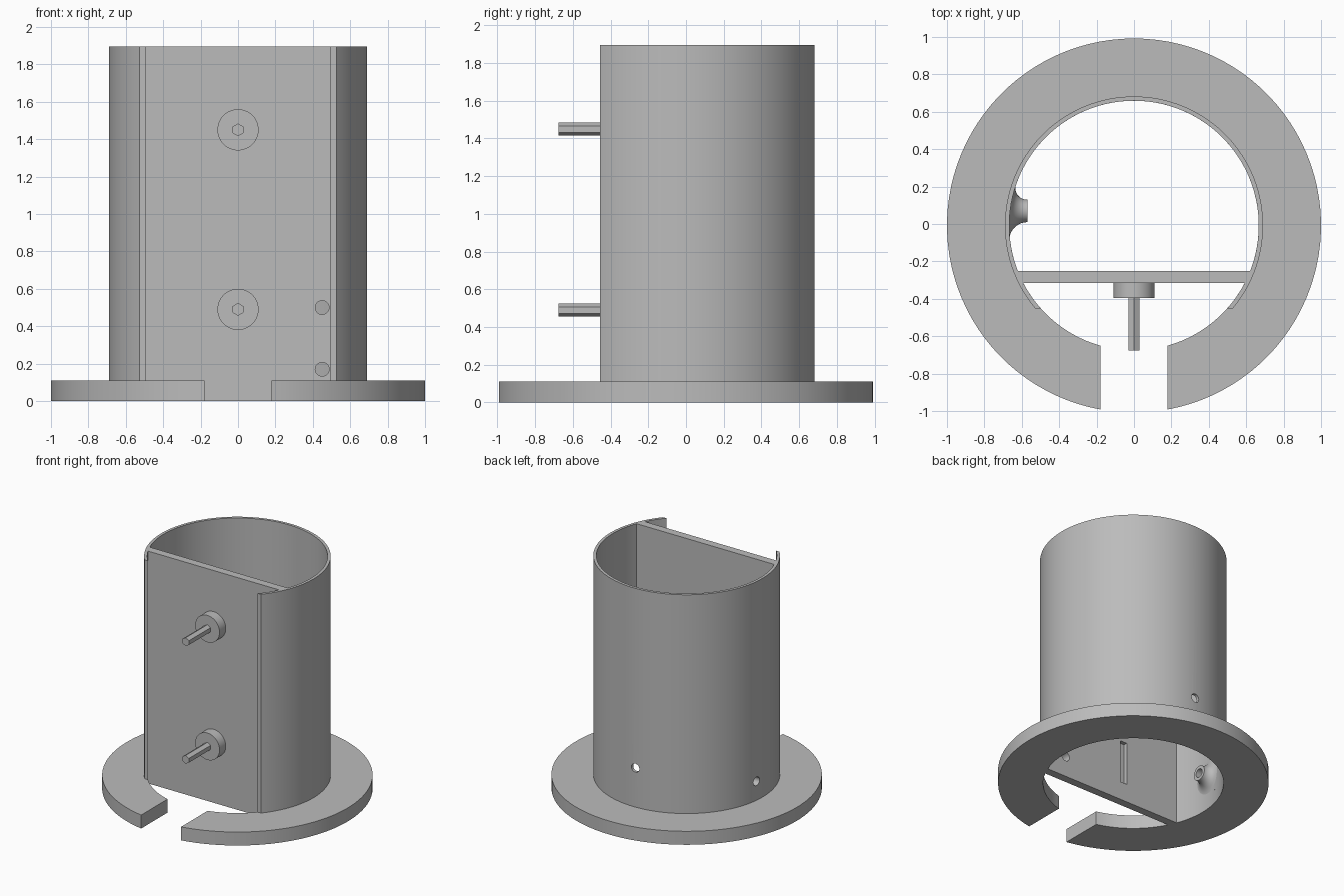
import bpy, bmesh
from math import sin, cos, acos, asin, pi, sqrt
from mathutils import Matrix, Vector

if "Cube" in bpy.data.objects:
    bpy.data.objects.remove(bpy.data.objects["Cube"])

CY = -0.008          # centre of the round parts along y
R_BASE, R_TUBE, R_IN = 1.0, 0.69, 0.667
BASE_H, TOP = 0.11, 1.895

grey = bpy.data.materials.new("plain_grey")
grey.use_nodes = True
colour = (0.5, 0.5, 0.5, 1)
grey.diffuse_color = colour
grey.node_tree.nodes["Principled BSDF"].inputs["Base Color"].default_value = colour


def finish(name, bm):
    bmesh.ops.recalc_face_normals(bm, faces=bm.faces)
    mesh = bpy.data.meshes.new(name)
    bm.to_mesh(mesh)
    bm.free()
    mesh.materials.append(grey)
    ob = bpy.data.objects.new(name, mesh)
    bpy.context.collection.objects.link(ob)
    return ob


def smooth(ob):
    bpy.ops.object.select_all(action='DESELECT')
    ob.select_set(True)
    bpy.context.view_layer.objects.active = ob
    bpy.ops.object.shade_smooth_by_angle(angle=pi / 6)


def prism(name, outline, z0, z1):
    bm = bmesh.new()
    face = bm.faces.new([bm.verts.new((x, y, z0)) for x, y in outline])
    top = bmesh.ops.extrude_face_region(bm, geom=[face])
    verts = [g for g in top["geom"] if isinstance(g, bmesh.types.BMVert)]
    bmesh.ops.translate(bm, verts=verts, vec=(0, 0, z1 - z0))
    return finish(name, bm)


def open_ring(name, r_out, r_in, gap_out, gap_in, z0, z1, n=96):
    # C-shaped ring, open towards -y by the given half angles
    bm = bmesh.new()
    loops = []
    for i in range(n + 1):
        loop = []
        for r, gap, z in ((r_out, gap_out, z0), (r_out, gap_out, z1),
                          (r_in, gap_in, z1), (r_in, gap_in, z0)):
            a = -pi / 2 + gap + (2 * pi - 2 * gap) * i / n
            loop.append(bm.verts.new((r * cos(a), CY + r * sin(a), z)))
        loops.append(loop)
    for a, b in zip(loops, loops[1:]):
        for k in range(4):
            j = (k + 1) % 4
            bm.faces.new((a[k], a[j], b[j], b[k]))
    bm.faces.new(loops[0])
    bm.faces.new(loops[-1])
    return finish(name, bm)


def rod(name, radius, start, end, sides=32):
    start, end = Vector(start), Vector(end)
    axis = end - start
    bm = bmesh.new()
    turn = axis.to_track_quat('Z', 'Y').to_matrix().to_4x4()
    bmesh.ops.create_cone(bm, cap_ends=True, segments=sides, radius1=radius,
                          radius2=radius, depth=axis.length,
                          matrix=Matrix.Translation((start + end) / 2) @ turn)
    return finish(name, bm)


def cut(ob, cutter):
    cutter.hide_render = True
    mod = ob.modifiers.new("cut", 'BOOLEAN')
    mod.operation = 'DIFFERENCE'
    mod.solver = 'EXACT'
    mod.object = cutter
    bpy.context.view_layer.objects.active = ob
    bpy.ops.object.modifier_apply(modifier=mod.name)
    bpy.data.objects.remove(cutter)


# Base flange with a straight-sided slot at the front
base = open_ring("base_flange", R_BASE, R_IN, asin(0.18 / R_BASE),
                 asin(0.18 / R_IN), 0, BASE_H)
smooth(base)

# Thin tube wall cut flat at the front, with a back hole and a side hole
cut_y = 0.447
tube = open_ring("tube_wall", R_TUBE, R_IN, acos(cut_y / R_TUBE),
                 acos(cut_y / R_IN), BASE_H, TOP)
NOZZLE_Y, NOZZLE_Z, BORE = 0.07, 0.265, 0.035
cut(tube, rod("back_hole_cutter", BORE, (-0.02, 0.5, 0.43), (-0.02, 0.9, 0.43)))
cut(tube, rod("side_hole_cutter", BORE, (-0.9, NOZZLE_Y, NOZZLE_Z),
              (-0.5, NOZZLE_Y, NOZZLE_Z)))
smooth(tube)

# Flat panel across the tube
Y_BACK, Y_FRONT = -0.25, -0.315
ends = [(sqrt(0.672 ** 2 - (y - CY) ** 2), y) for y in (Y_FRONT, Y_BACK)]
panel = prism("front_panel", ends + [(-x, y) for x, y in reversed(ends)], 0, TOP)
for z in (0.17, 0.5):
    cut(panel, rod("panel_hole_cutter", 0.037, (0.45, -0.5, z), (0.45, -0.1, z)))
groove = [(-0.14, -0.28), (-0.08, -0.28), (-0.08, -0.2), (-0.14, -0.2)]
cut(panel, prism("groove_cutter", groove, 0.15, 0.5))
smooth(panel)

# Two mounting pegs: round collar and hexagonal shaft
for label, z in (("lower", 0.49), ("upper", 1.45)):
    collar = rod(label + "_peg_collar", 0.11, (0, Y_FRONT + 0.005, z), (0, -0.395, z), 48)
    smooth(collar)
    rod(label + "_peg_shaft", 0.034, (0, -0.39, z), (0, -0.675, z), 6)

# Flared nozzle inside the tube, its foot following the curved wall
TIP_X, TIP_R, FLARE, N = -0.57, 0.06, 0.11, 32
steps = 10
profile = [(BORE, 1), (BORE, 0)]
profile += [(TIP_R + FLARE * (1 - cos(t)), sin(t))
            for t in (pi / 2 * i / steps for i in range(steps + 1))]
bm = bmesh.new()
rings = []
for r, s in profile:
    ring = []
    for i in range(N):
        a = 2 * pi * i / N
        y = NOZZLE_Y + r * cos(a)
        wall = -sqrt(0.672 ** 2 - (y - CY) ** 2)
        ring.append(bm.verts.new((TIP_X + (wall - TIP_X) * s, y, NOZZLE_Z + r * sin(a))))
    rings.append(ring)
for a, b in zip(rings, rings[1:] + rings[:1]):
    for i in range(N):
        j = (i + 1) % N
        bm.faces.new((a[i], a[j], b[j], b[i]))
smooth(finish("side_nozzle", bm))
